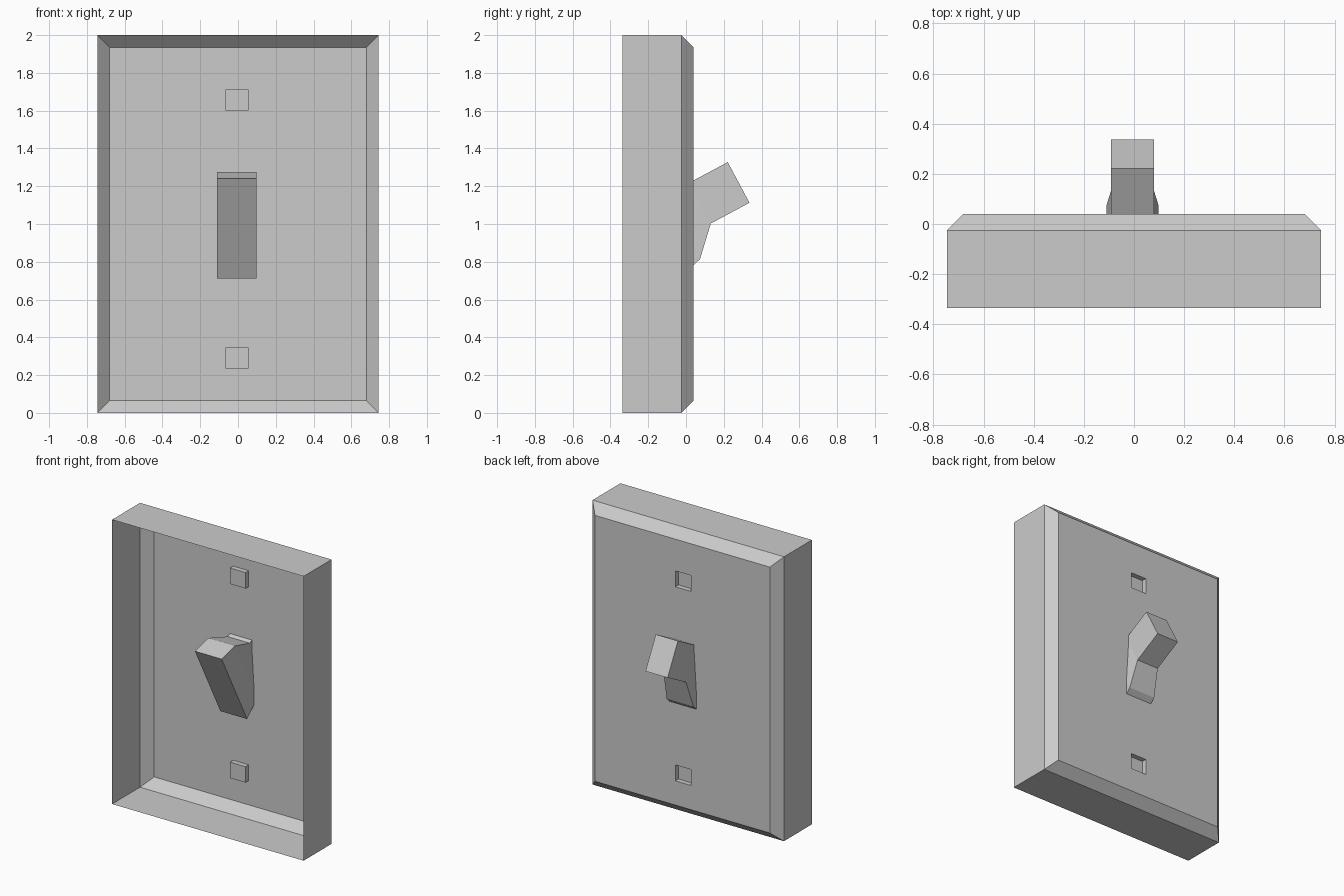
import bpy, bmesh
from mathutils import Vector

if "Cube" in bpy.data.objects:
    bpy.data.objects.remove(bpy.data.objects["Cube"])


def loft(bm, rings, cap_start, cap_end):
    """Skin a list of four-point rings with quads and optional end caps."""
    vs = [[bm.verts.new(p) for p in ring] for ring in rings]
    for a, b in zip(vs, vs[1:]):
        for i in range(4):
            j = (i + 1) % 4
            bm.faces.new((a[i], a[j], b[j], b[i]))
    if cap_start:
        bm.faces.new(vs[0][::-1])
    return bm.faces.new(vs[-1]) if cap_end else None


def finish(bm, name):
    bmesh.ops.recalc_face_normals(bm, faces=bm.faces[:])
    mesh = bpy.data.meshes.new(name)
    bm.to_mesh(mesh)
    bm.free()
    obj = bpy.data.objects.new(name, mesh)
    bpy.context.collection.objects.link(obj)
    return obj


CORNERS = ((-1, -1), (1, -1), (1, 1), (-1, 1))

# Cover plate: thin shell, open at the front, chamfered towards +y
bm = bmesh.new()
rings = [[(sx * w, y, 1 + sz * h) for sx, sz in CORNERS]
         for w, y, h in ((.745, -.335, 1), (.745, -.025, 1), (.68, .04, .935))]
loft(bm, rings, False, True)

# Square screw recesses: slice the flat face, then sink two cells
X_CUTS = (-.067, .055)
Z_CUTS = (.235, .347, 1.6, 1.712)
cuts = [((x, 0, 0), (1, 0, 0)) for x in X_CUTS] + [((0, 0, z), (0, 0, 1)) for z in Z_CUTS]


def flat_faces():
    return [f for f in bm.faces if all(v.co.y > .039 for v in f.verts)]


for co, no in cuts:
    faces = flat_faces()
    geom = faces + list({e for f in faces for e in f.edges}) + list({v for f in faces for v in f.verts})
    bmesh.ops.bisect_plane(bm, geom=geom, dist=1e-5, plane_co=co, plane_no=no)


def in_recess(f):
    c = f.calc_center_median()
    return X_CUTS[0] < c.x < X_CUTS[1] and (
        Z_CUTS[0] < c.z < Z_CUTS[1] or Z_CUTS[2] < c.z < Z_CUTS[3])


for face in [f for f in flat_faces() if in_recess(f)]:
    new = bmesh.ops.extrude_discrete_faces(bm, faces=[face])["faces"]
    bmesh.ops.translate(bm, verts=new[0].verts[:], vec=(0, -.035, 0))
finish(bm, "cover_plate")

# Toggle: tapered base and square stem lofted along a tilted axis
origin = Vector((-.006, -.18, .975))
axis = Vector((0, .882, .471))
up = Vector((0, -.471, .882))
side = Vector((1, 0, 0))
bm = bmesh.new()
rings = [[origin + axis * s + side * sx * w + up * sz * h for sx, sz in CORNERS]
         for s, w, h in ((0, .104, .3), (.148, .104, .262), (.288, .086, .122), (.52, .086, .122))]
loft(bm, rings, True, True)
finish(bm, "toggle_switch")
